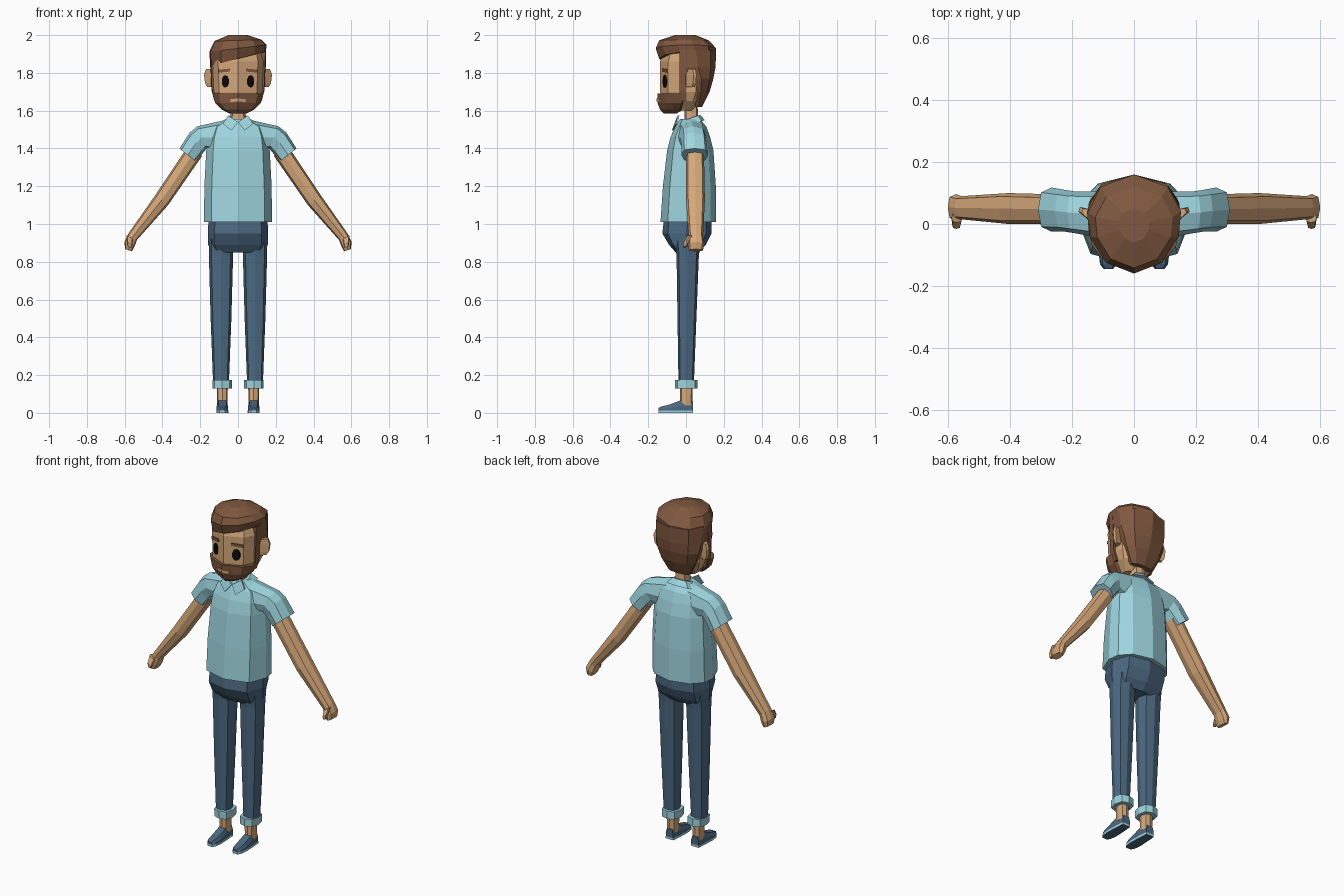
import bpy, bmesh, math
from mathutils import Vector


def material(name, rgb):
    m = bpy.data.materials.new(name)
    m.diffuse_color = (*rgb, 1)
    return m


SHIRT = material("light_blue", (0.34, 0.66, 0.73))
SKIN = material("tan_skin", (0.67, 0.39, 0.195))
HAIR = material("brown_hair", (0.215, 0.098, 0.05))
JEANS = material("denim", (0.072, 0.14, 0.22))
BLACK = material("black", (0.003, 0.003, 0.003))


def loft(name, rings, mat, mat2=None, rule=None):
    """Skin a list of equal-length point rings and cap both ends."""
    bm = bmesh.new()
    vs = [[bm.verts.new(p) for p in ring] for ring in rings]
    n = len(vs[0])
    for a, b in zip(vs, vs[1:]):
        for i in range(n):
            j = (i + 1) % n
            bm.faces.new((a[i], a[j], b[j], b[i]))
    bm.faces.new(vs[0])
    bm.faces.new(vs[-1])
    bmesh.ops.recalc_face_normals(bm, faces=bm.faces)
    bm.normal_update()
    if rule:
        for f in bm.faces:
            f.material_index = 1 if rule(f) else 0
    me = bpy.data.meshes.new(name)
    bm.to_mesh(me)
    bm.free()
    me.materials.append(mat)
    if mat2:
        me.materials.append(mat2)
    ob = bpy.data.objects.new(name, me)
    bpy.context.collection.objects.link(ob)
    return ob


def section(half, z, hx, yf, yb, cx=0, tilt_x=0, tilt_y=0):
    """Horizontal ring from a half outline running front to back."""
    outline = half + [(-x, y) for x, y in reversed(half) if x > 0]
    cy, hy = (yf + yb) / 2, (yb - yf) / 2
    pts = []
    for fx, fy in outline:
        x, y = fx * hx, cy + fy * hy
        pts.append((cx + x, y, z + tilt_x * x + tilt_y * y))
    return pts


def tube(s, xt, zt, xb, zb, y0, y1):
    """Limb ring between an upper and a lower point, s picks the side."""
    top, bot = Vector((xt, zt)), Vector((xb, zb))
    mid, rad = (top + bot) / 2, (top - bot) / 2
    pts = []
    for k in range(8):
        c, d = math.cos(k * math.pi / 4), math.sin(k * math.pi / 4)
        f = 1.1 if k % 2 else 1
        p = mid + rad * c * f
        pts.append((s * p.x, (y0 + y1) / 2 + (y1 - y0) / 2 * d * f, p.y))
    return pts


def face_plate(name, s, x, z, w, h, n, y_mid, slope, mat, lean=0):
    """Thin polygon lying on the slanted front of the face."""
    rings = []
    for off in (0.003, -0.005):
        ring = []
        for k in range(n):
            a = 2 * math.pi * (k + 0.5) / n
            r = 1 / math.cos(math.pi / n)
            px = x + w / 2 * r * math.cos(a)
            pz = z + h / 2 * r * math.sin(a) + lean * (px - x)
            ring.append((s * px, y_mid + slope * px + off, pz))
        rings.append(ring)
    loft(name, rings, mat)


OCT = [(0, -1), (0.78, -0.78), (1, 0), (0.78, 0.78), (0, 1)]
BODY = [(0, -1), (0.78, -0.74), (1, -0.05), (0.95, 0.4), (0.65, 0.8), (0, 1)]
FACE = [(0, -1), (0.77, -0.64), (1, -0.1), (0.95, 0.6), (0.55, 1)]
BEARD = [(0, -1), (0.77, -0.45), (1, 0.1), (1, 0.7), (0.5, 1)]
CROWN = [(0, -1), (0.6, -0.78), (0.95, -0.25), (1, 0.25), (0.72, 0.75), (0, 1)]
BACK = [(0, -1), (0.97, -1), (1, -0.1), (0.72, 0.68), (0, 1)]


def body(name, half, rows, mat, **kw):
    return loft(name, [section(half, *r, **kw) for r in rows], mat)


# Shirt body, pelvis and neck
body("shirt_body", BODY, [
    (1.01, 0.18, -0.135, 0.16), (1.2, 0.178, -0.122, 0.158),
    (1.39, 0.168, -0.10, 0.145), (1.46, 0.16, -0.082, 0.128),
    (1.515, 0.14, -0.058, 0.108), (1.555, 0.065, -0.032, 0.075)], SHIRT)
body("pelvis", OCT, [
    (1.04, 0.155, -0.115, 0.135), (0.95, 0.16, -0.125, 0.135),
    (0.89, 0.158, -0.09, 0.105), (0.85, 0.14, -0.055, 0.07)], JEANS)
body("neck", OCT, [(1.52, 0.04, -0.01, 0.065), (1.68, 0.037, -0.005, 0.06)], SKIN)

# Collar band and its two front points
body("collar", OCT, [(1.515, 0.092, -0.05, 0.1), (1.552, 0.055, -0.03, 0.075)],
     SHIRT, tilt_y=0.35)
for s in (-1, 1):
    tri = [(0, -0.05, 1.54), (0.052, -0.035, 1.575), (0.08, -0.045, 1.53), (0.035, -0.066, 1.495)]
    loft("collar_point", [[(s * x, y + o, z) for x, y, z in tri] for o in (0, -0.009)], SHIRT)

for s in (-1, 1):
    # Sleeves, arms and hands
    loft("sleeve", [tube(s, *r) for r in (
        (0.07, 1.55, 0.09, 1.37, -0.05, 0.105),
        (0.215, 1.517, 0.165, 1.40, -0.03, 0.105),
        (0.255, 1.485, 0.19, 1.37, -0.025, 0.11),
        (0.31, 1.40, 0.222, 1.33, -0.025, 0.118))], SHIRT)
    loft("arm", [tube(s, *r) for r in (
        (0.26, 1.42, 0.19, 1.36, 0.0, 0.095),
        (0.44, 1.15, 0.37, 1.10, 0.0, 0.10),
        (0.58, 0.95, 0.535, 0.915, 0.015, 0.09),
        (0.602, 0.905, 0.548, 0.88, 0.01, 0.097),
        (0.597, 0.867, 0.562, 0.855, 0.015, 0.09))], SKIN)
    loft("thumb", [tube(s, *r) for r in (
        (0.59, 0.94, 0.555, 0.92, 0.005, 0.035),
        (0.588, 0.905, 0.56, 0.89, -0.016, 0.015),
        (0.582, 0.88, 0.566, 0.874, -0.015, 0.0))], SKIN)

    # Trouser legs, cuffs and ankles
    body("trouser_leg", OCT, [
        (0.92, 0.065, -0.06, 0.08), (0.83, 0.064, -0.05, 0.068),
        (0.5, 0.055, -0.045, 0.055), (0.16, 0.042, -0.04, 0.042)], JEANS, cx=s * 0.09)
    body("trouser_cuff", OCT, [
        (0.13, 0.051, -0.057, 0.06), (0.175, 0.052, -0.058, 0.06)], SHIRT, cx=s * 0.084)
    body("ankle", OCT, [
        (0.04, 0.028, -0.03, 0.034), (0.15, 0.029, -0.032, 0.036)], SKIN, cx=s * 0.083)

    # Shoes with a pale sole edge
    upper, sole = [], []
    for y, w, h in ((0.036, 0.024, 0.06), (-0.03, 0.029, 0.066), (-0.085, 0.031, 0.045),
                    (-0.13, 0.026, 0.034), (-0.146, 0.014, 0.026)):
        cx = s * 0.083
        upper.append([(cx + a * w, y, b) for a, b in
                      ((-1, 0.012), (1, 0.012), (1, h * 0.6), (0.7, h), (-0.7, h), (-1, h * 0.6))])
        sole.append([(cx + a * (w + 0.001), y, b) for a, b in
                     ((-1, 0), (1, 0), (1, 0.013), (-1, 0.013))])
    loft("shoe", upper, JEANS)
    loft("shoe_sole", sole, SHIRT, JEANS, lambda f: f.normal.z < -0.5)

    # Ears, turned slightly outward
    ear = [(1.725, 0.5), (1.745, 0.85), (1.79, 1.0), (1.82, 0.7)]
    loft("ear", [[(s * x, y, z) for x, y in (
        (0.13, 0.0), (0.145 + 0.035 * e, 0.025 + 0.015 * e),
        (0.14 + 0.035 * e, 0.04 + 0.015 * e), (0.13, 0.045))] for z, e in ear], SKIN)

    # Sideburns
    loft("sideburn", [[(s * x, y, z) for x, y in (
        (0.10, -0.035), (w, -0.035), (w + 0.003, -0.002), (0.10, -0.002))]
        for z, w in ((1.65, 0.122), (1.71, 0.138), (1.91, 0.145))], HAIR)

    # Eyes, eyebrows and lips
    face_plate("eye", s, 0.067, 1.755, 0.038, 0.064, 10, -0.138, 0.4, BLACK)
    face_plate("eyebrow", s, 0.073, 1.812, 0.062, 0.016, 4, -0.138, 0.4, HAIR, -0.1)
    face_plate("lip", s, 0.02, 1.655, 0.04, 0.015, 4, -0.151, 0.42, SKIN, -0.1)

# Head and beard
body("head", FACE, [
    (1.60, 0.065, -0.10, 0.03), (1.65, 0.11, -0.13, 0.08), (1.70, 0.13, -0.137, 0.1),
    (1.86, 0.137, -0.137, 0.1), (1.94, 0.12, -0.11, 0.1)], SKIN)
body("beard", BEARD, [
    (1.585, 0.045, -0.118, -0.05), (1.605, 0.085, -0.138, -0.015),
    (1.64, 0.12, -0.15, 0.0), (1.692, 0.137, -0.15, 0.0)], HAIR)

# Hair at the back of the head
body("back_hair", BACK, [
    (1.62, 0.07, 0.05, 0.085), (1.70, 0.115, 0.04, 0.125), (1.77, 0.14, 0.03, 0.145),
    (1.83, 0.147, -0.01, 0.156), (1.92, 0.148, -0.035, 0.16)], HAIR)

# Swept crown, lower on one side of the forehead
loft("crown_hair", [section(CROWN, z, hx, yf, yb, tilt_x=t) for z, hx, yf, yb, t in (
    (1.875, 0.147, -0.142, 0.157, 0.25), (1.93, 0.152, -0.16, 0.16, 0.12),
    (1.972, 0.125, -0.142, 0.12, 0.03), (2.0, 0.05, -0.06, 0.05, 0))], HAIR)
